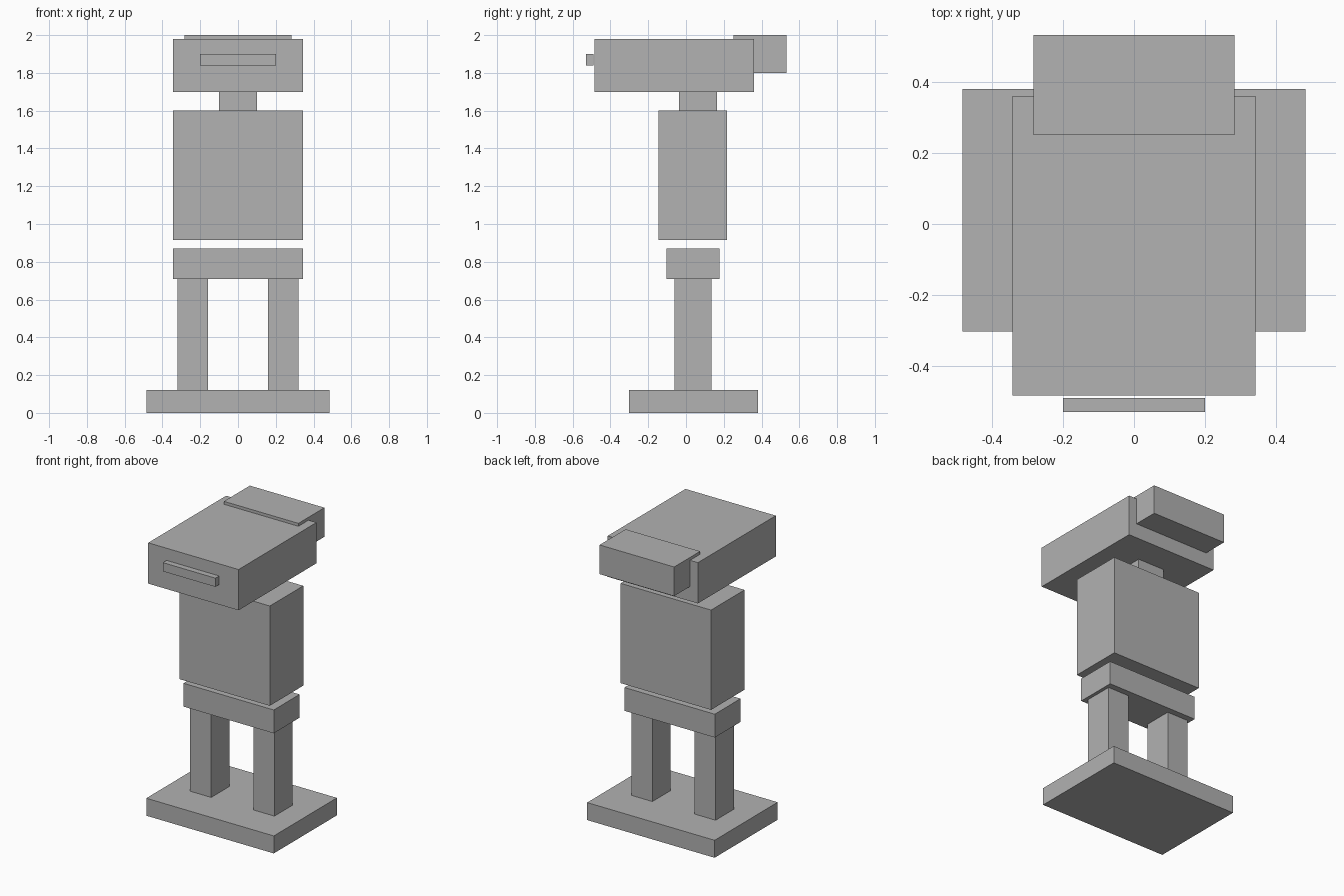
import bpy

if "Cube" in bpy.data.objects:
    bpy.data.objects.remove(bpy.data.objects["Cube"])

grey = bpy.data.materials.new("plain grey")
grey.diffuse_color = (0.445, 0.445, 0.445, 1)
grey.use_nodes = True
grey.node_tree.nodes["Principled BSDF"].inputs["Base Color"].default_value = grey.diffuse_color


def box(name, x, y, z):
    """Add a box spanning the (min, max) range on each axis."""
    ranges = (x, y, z)
    bpy.ops.mesh.primitive_cube_add(size=1, location=[(a + b) / 2 for a, b in ranges])
    obj = bpy.context.object
    obj.name = obj.data.name = name
    obj.scale = [b - a for a, b in ranges]
    bpy.ops.object.transform_apply(location=False, rotation=False, scale=True)
    obj.data.materials.append(grey)
    return obj


# Base plate and the pair of legs
box("base", (-0.484, 0.484), (-0.303, 0.381), (0, 0.12))
for side, x in (("left", (0.16, 0.32)), ("right", (-0.32, -0.16))):
    box(side + "_leg", x, (-0.062, 0.136), (0.12, 0.71))

# Hips, with the torso hovering just above
box("hips", (-0.343, 0.343), (-0.102, 0.178), (0.71, 0.87))
box("torso", (-0.343, 0.343), (-0.145, 0.218), (0.915, 1.6))

# Neck and overhanging head
box("neck", (-0.1, 0.1), (-0.036, 0.165), (1.6, 1.7))
box("head", (-0.343, 0.343), (-0.484, 0.361), (1.7, 1.98))

# Visor floating in front, and the block behind the head
box("visor", (-0.2, 0.2), (-0.53, -0.49), (1.84, 1.9))
box("back_block", (-0.283, 0.283), (0.251, 0.533), (1.8, 2.0))
